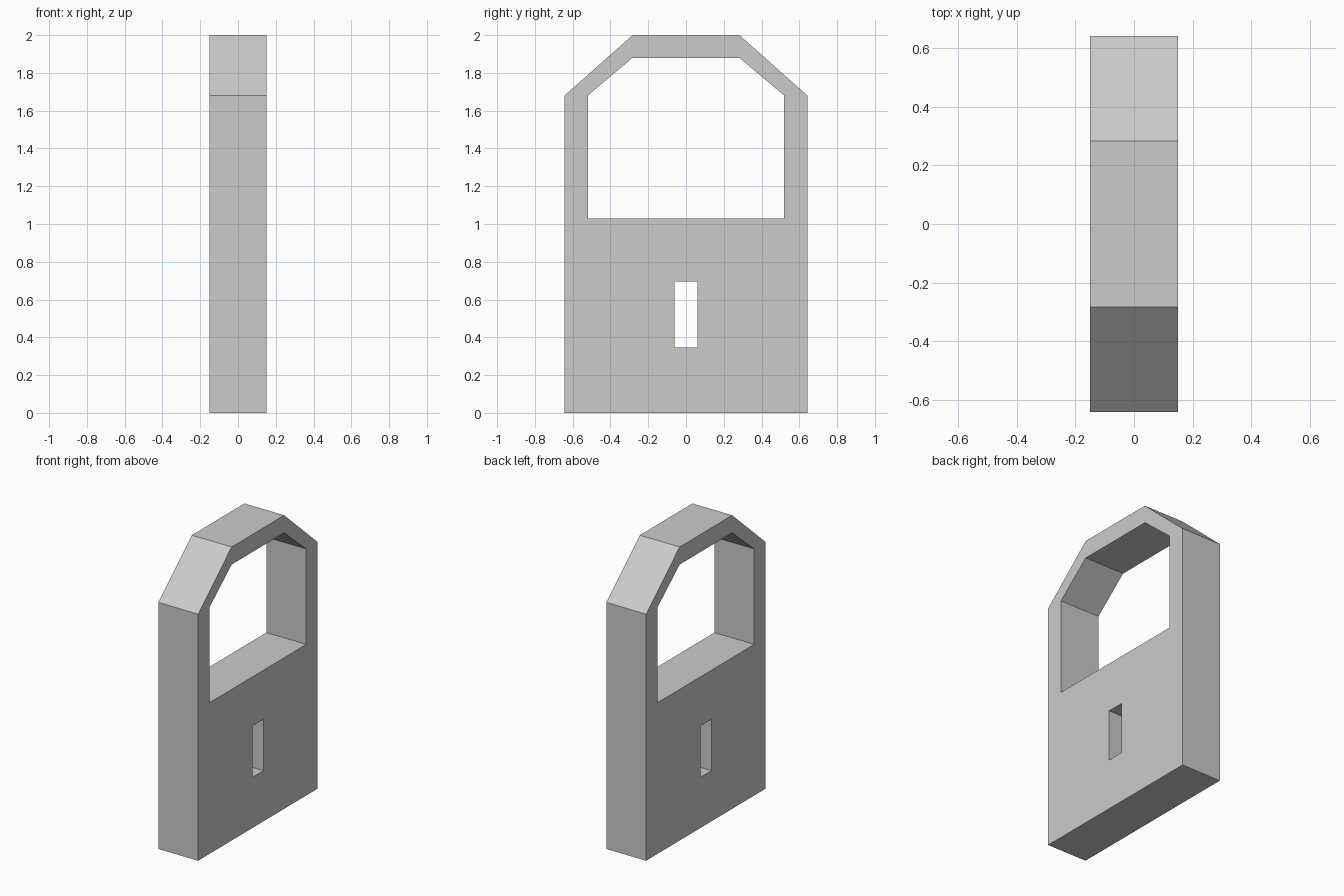
import bpy, bmesh

if "Cube" in bpy.data.objects:
    bpy.data.objects.remove(bpy.data.objects["Cube"])

HALF_DEPTH = 0.15


def mirrored(half):
    """Close a right-hand (y, z) outline by mirroring it across y = 0."""
    return half + [(-y, z) for y, z in reversed(half)]


def extruded_plate(name, loops, half_depth):
    """Fill the first loop minus the others, then extrude along x."""
    bm = bmesh.new()
    edges = []
    for loop in loops:
        verts = [bm.verts.new((-half_depth, y, z)) for y, z in loop]
        edges += [bm.edges.new((a, b)) for a, b in zip(verts, verts[1:] + verts[:1])]
    bmesh.ops.triangle_fill(bm, edges=edges, use_beauty=True, use_dissolve=False,
                            normal=(1, 0, 0))
    result = bmesh.ops.extrude_face_region(bm, geom=bm.faces[:], use_keep_orig=True)
    moved = [v for v in result["geom"] if isinstance(v, bmesh.types.BMVert)]
    bmesh.ops.translate(bm, verts=moved, vec=(2 * half_depth, 0, 0))
    bmesh.ops.recalc_face_normals(bm, faces=bm.faces[:])
    mesh = bpy.data.meshes.new(name)
    bm.to_mesh(mesh)
    bm.free()
    obj = bpy.data.objects.new(name, mesh)
    bpy.context.collection.objects.link(obj)
    return obj


# Padlock silhouette, shackle opening and keyhole slot
outline = mirrored([(0.643, 0.0), (0.643, 1.68), (0.283, 2.0)])
opening = mirrored([(0.52, 1.03), (0.52, 1.68), (0.283, 1.88)])
keyhole = mirrored([(0.06, 0.345), (0.06, 0.695)])

extruded_plate("padlock_body", [outline, opening, keyhole], HALF_DEPTH)
